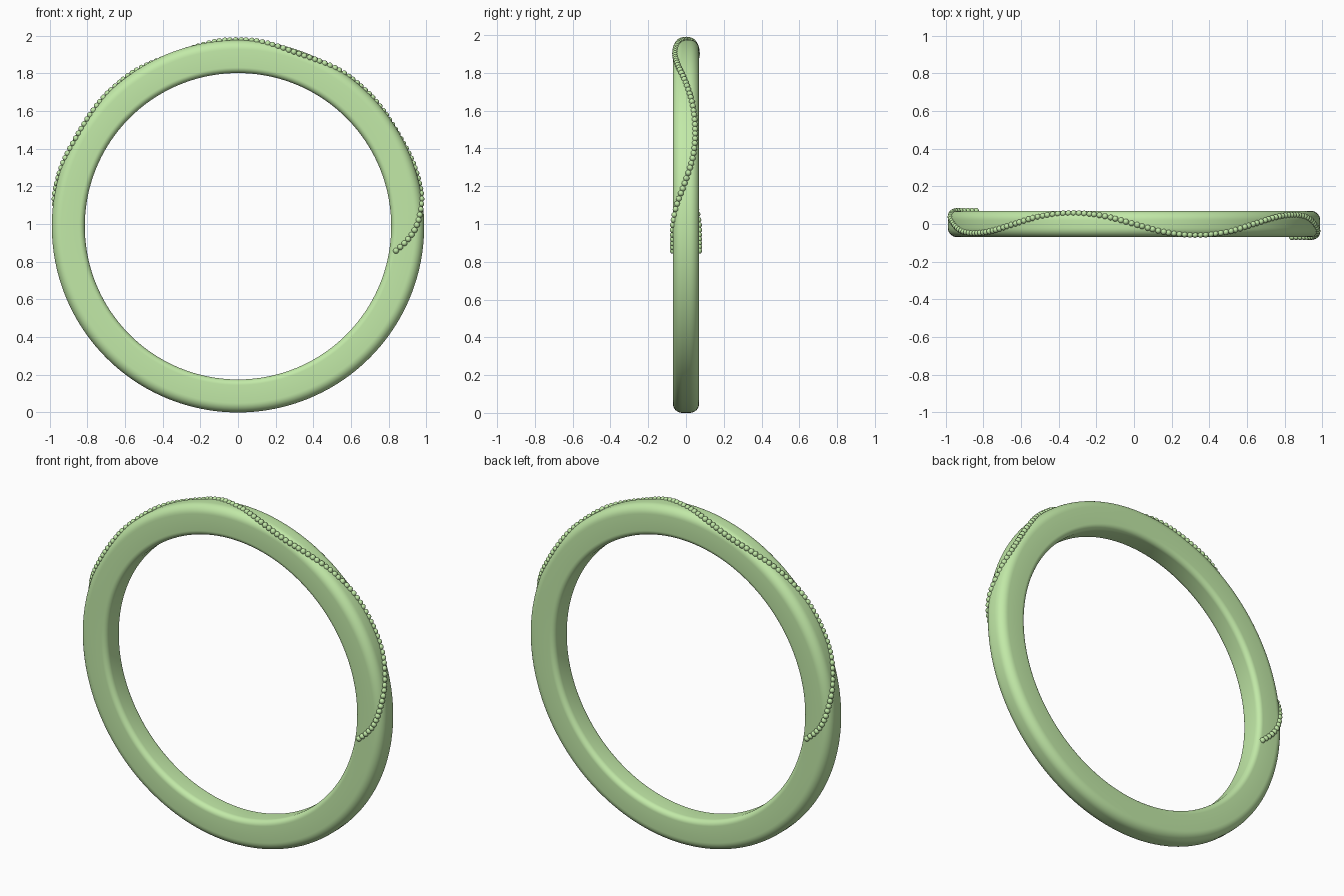
import bpy, bmesh
from math import sin, cos, pi, radians
from mathutils import Vector, Matrix

if "Cube" in bpy.data.objects:
    bpy.data.objects.remove(bpy.data.objects["Cube"])

CZ, R_OUT, R_IN, HALF = 0.988, 0.988, 0.813, 0.07   # ring centre height, radii, half width
RC_OUT, RC_IN = 0.05, 0.03                          # edge rounding
BEAD_R, SPACING = 0.0155, 0.0295

mat = bpy.data.materials.new("green")
mat.diffuse_color = (0.54, 0.82, 0.39, 1)
mat.use_nodes = True
mat.node_tree.nodes["Principled BSDF"].inputs["Base Color"].default_value = mat.diffuse_color


def finish(bm, name):
    bmesh.ops.recalc_face_normals(bm, faces=bm.faces)
    for f in bm.faces:
        f.smooth = True
    me = bpy.data.meshes.new(name)
    bm.to_mesh(me)
    bm.free()
    ob = bpy.data.objects.new(name, me)
    bpy.context.collection.objects.link(ob)
    me.materials.append(mat)
    return ob


def on_ring(t, r, y):
    return Vector((r * sin(t), y, CZ + r * cos(t)))


# Ring band: rounded rectangle section swept around the y axis
section = []
for r0, y0, rc, a0 in ((R_OUT - RC_OUT, HALF - RC_OUT, RC_OUT, 0),
                       (R_IN + RC_IN, HALF - RC_IN, RC_IN, 90),
                       (R_IN + RC_IN, RC_IN - HALF, RC_IN, 180),
                       (R_OUT - RC_OUT, RC_OUT - HALF, RC_OUT, 270)):
    for k in range(9):
        a = radians(a0 + 90 * k / 8)
        section.append((r0 + rc * cos(a), y0 + rc * sin(a)))
bm = bmesh.new()
N = 160
rows = [[bm.verts.new(on_ring(2 * pi * i / N, r, y)) for r, y in section] for i in range(N)]
for i in range(N):
    a, b = rows[i], rows[(i + 1) % N]
    for j in range(len(section)):
        k = (j + 1) % len(section)
        bm.faces.new((a[j], a[k], b[k], b[j]))
finish(bm, "ring_band")


# Bead path: (angle from top, distance across the section from the outer centre line)
half = [(10, -.045), (20, -.063), (30, -.043), (40, 0), (50, .037), (60, .05), (68, .037),
        (75.5, 0), (83.6, -.052), (90, -.09), (94, -.127), (98.8, -.188)]
path = [(-t, -s) for t, s in reversed(half)] + [(0, 0)] + half


def surface(t, s):
    """Point on the ring surface at section distance s."""
    sg, d = (1 if s > 0 else -1), abs(s)
    flat, arc = HALF - RC_OUT, RC_OUT * pi / 2
    if d < flat:
        r, y = R_OUT, d
    elif d < flat + arc:
        a = (d - flat) / RC_OUT
        r, y = R_OUT - RC_OUT * (1 - cos(a)), flat + RC_OUT * sin(a)
    else:
        r, y = R_OUT - RC_OUT - (d - flat - arc), HALF
    return on_ring(radians(t), r, sg * y)


def spline(p0, p1, p2, p3, u):
    return tuple(0.5 * (2 * b + (c - a) * u + (2 * a - 5 * b + 4 * c - d) * u * u
                        + (3 * b - a - 3 * c + d) * u ** 3) for a, b, c, d in zip(p0, p1, p2, p3))


pts = []
for i in range(len(path) - 1):
    q = [path[max(0, min(len(path) - 1, i + k))] for k in (-1, 0, 1, 2)]
    pts += [surface(*spline(*q, u / 40)) for u in range(40)]
pts.append(surface(*path[-1]))

# Beads evenly spaced along the path
total = sum((b - a).length for a, b in zip(pts, pts[1:]))
step = total / round(total / SPACING)
bm = bmesh.new()
travelled, target = 0.0, 0.0
for a, b in zip(pts, pts[1:] + pts[-1:]):
    if travelled >= target - 1e-3:
        bmesh.ops.create_uvsphere(bm, u_segments=16, v_segments=10, radius=BEAD_R,
                                  matrix=Matrix.Translation(a))
        target += step
    travelled += (b - a).length
finish(bm, "bead_string")
